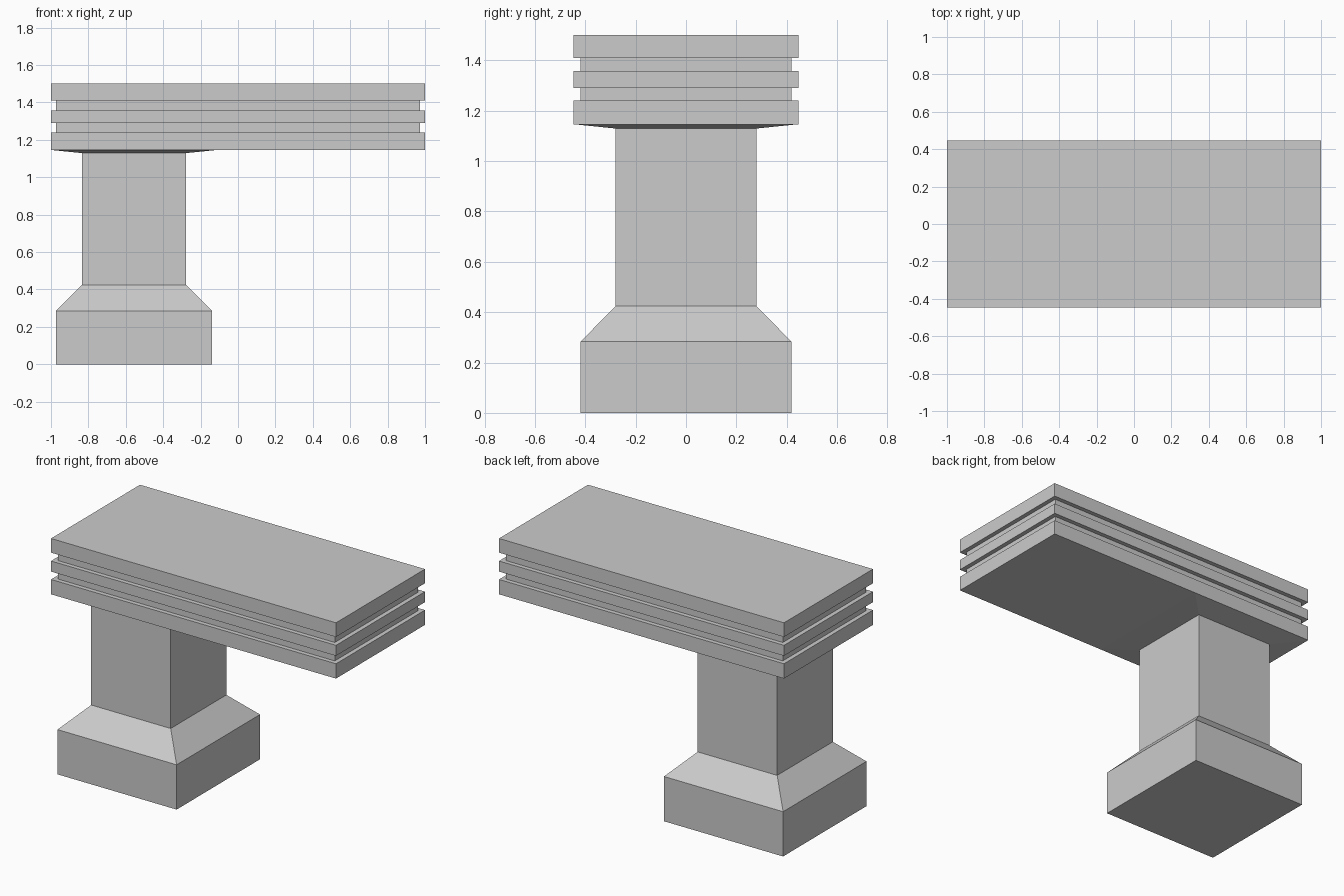
import bpy, bmesh

if "Cube" in bpy.data.objects:
    bpy.data.objects.remove(bpy.data.objects["Cube"])


def loft(name, cx, rings, cap_top=True):
    """Stack rectangular rings of (half x, half y, z) into one flat-faced part."""
    bm = bmesh.new()
    loops = [[bm.verts.new((cx + sx * hx, sy * hy, z))
              for sx, sy in ((-1, -1), (1, -1), (1, 1), (-1, 1))]
             for hx, hy, z in rings]
    for a, b in zip(loops, loops[1:]):
        for i in range(4):
            j = (i + 1) % 4
            bm.faces.new((a[i], a[j], b[j], b[i]))
    bm.faces.new(loops[0][::-1])
    if cap_top:
        bm.faces.new(loops[-1])
    mesh = bpy.data.meshes.new(name)
    bm.to_mesh(mesh)
    bm.free()
    obj = bpy.data.objects.new(name, mesh)
    bpy.context.collection.objects.link(obj)
    return obj


# Pedestal: square plinth, chamfer, shaft and shallow flare under the slab
loft("pedestal", -0.556, [(h, h, z) for h, z in (
    (0.418, 0), (0.418, 0.284), (0.279, 0.424),
    (0.279, 1.129), (0.444, 1.146))], cap_top=False)

# Tabletop: three bands separated by two recessed grooves
levels = (1.146, 1.24, 1.29, 1.357, 1.41, 1.5)
rings = []
for i, (z0, z1) in enumerate(zip(levels, levels[1:])):
    inset = 0.028 * (i % 2)
    rings += [(1 - inset, 0.446 - inset, z) for z in (z0, z1)]
loft("tabletop", 0, rings)
